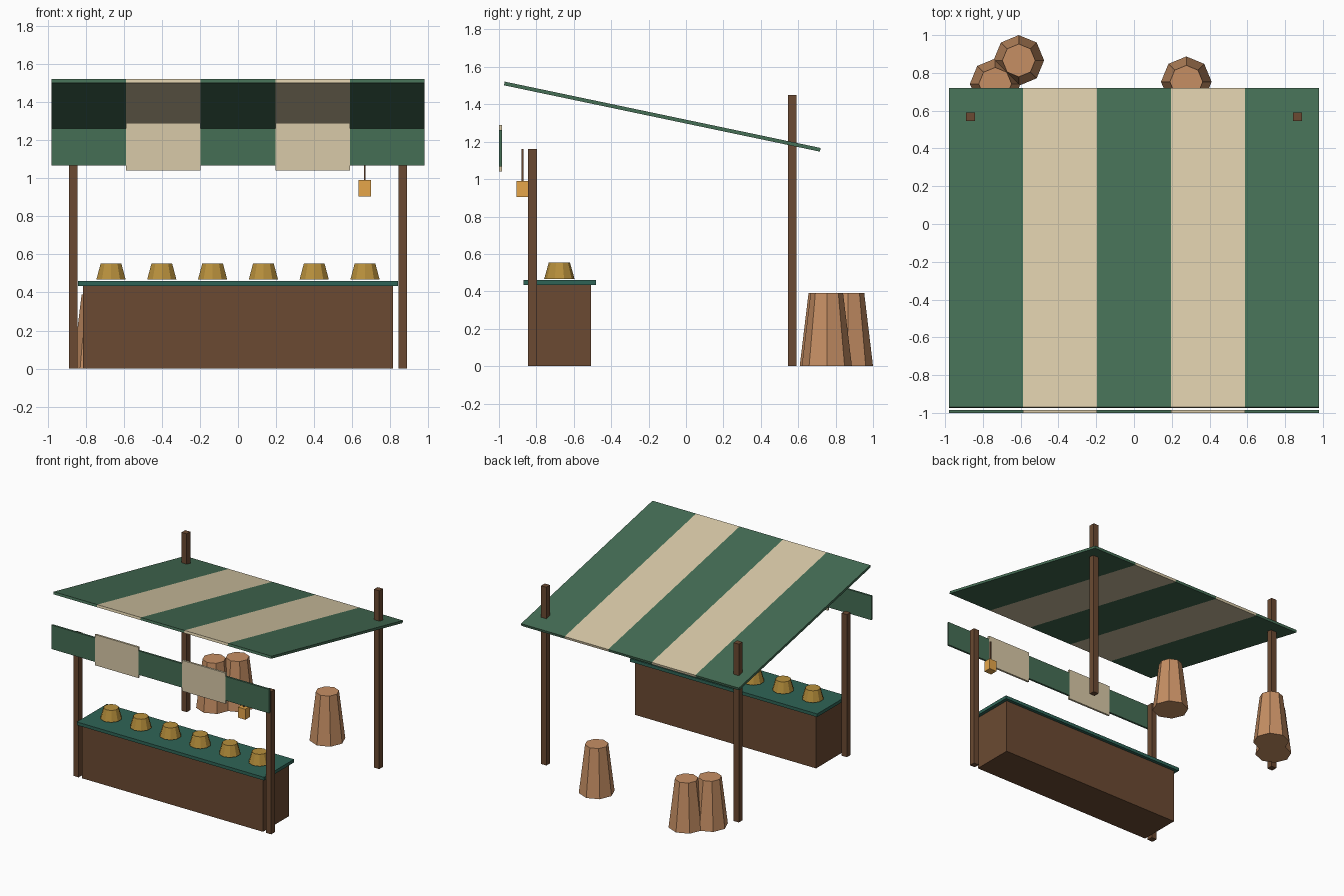
import bpy
import math

if "Cube" in bpy.data.objects:
    bpy.data.objects.remove(bpy.data.objects["Cube"])


def material(name, hex_code):
    """Material from an sRGB colour, stored as linear values."""
    rgb = [int(hex_code[i:i + 2], 16) / 255 for i in (0, 2, 4)]
    m = bpy.data.materials.new(name)
    m.diffuse_color = [((c + 0.055) / 1.055) ** 2.4 for c in rgb] + [1]
    m.use_nodes = True
    m.node_tree.nodes["Principled BSDF"].inputs["Base Color"].default_value = m.diffuse_color
    return m


WOOD = material("dark_wood", "6B4A32")
LIGHT_WOOD = material("light_wood", "C68F64")
GREEN = material("green_cloth", "456E55")
CREAM = material("cream_cloth", "D9CAA8")
TEAL = material("teal_top", "2F6456")
GOLD = material("gold", "B8903C")
GLOW = material("lantern_amber", "E6A64A")


def box(name, centre, size, mat, tilt=0):
    bpy.ops.mesh.primitive_cube_add(size=1, location=centre, rotation=(tilt, 0, 0))
    o = bpy.context.object
    o.name = name
    o.scale = size
    o.data.materials.append(mat)
    return o


def frustum(name, x, y, z0, z1, r_bottom, r_top, sides, mat):
    bpy.ops.mesh.primitive_cone_add(vertices=sides, radius1=r_bottom, radius2=r_top,
                                    depth=z1 - z0, location=(x, y, (z0 + z1) / 2))
    o = bpy.context.object
    o.name = name
    o.data.materials.append(mat)
    return o


# Posts: short at the front, tall at the back
for side, label in ((-1, "left"), (1, "right")):
    for end, y, h in (("front", -0.821, 1.16), ("back", 0.568, 1.45)):
        box(f"{end}_{label}_post", (side * 0.866, y, h / 2), (0.047, 0.047, h), WOOD)

# Counter
box("counter_body", (0, -0.675, 0.2175), (1.63, 0.335, 0.435), WOOD)
box("counter_top", (0, -0.675, 0.447), (1.684, 0.385, 0.026), TEAL)

# Striped sloping canopy and the hanging valance in front of it
STRIPE = 0.392
for i in range(5):
    x = (i - 2) * STRIPE
    mat = CREAM if i % 2 else GREEN
    box(f"canopy_stripe_{i + 1}", (x, -0.1265, 1.334), (STRIPE, 1.726, 0.02),
        mat, -math.radians(11.86))
    drop = 0.25 if i % 2 else 0.195
    box(f"valance_panel_{i + 1}", (x, -0.992, 1.165), (STRIPE, 0.016, drop), mat)

# Goods on the counter
for i in range(6):
    frustum(f"goods_{i + 1}", (i - 2.5) * 0.267, -0.677, 0.467, 0.553,
            0.081, 0.057, 10, GOLD)

# Hanging lantern
box("lantern_cord", (0.666, -0.874, 1.075), (0.01, 0.01, 0.17), WOOD)
box("lantern", (0.666, -0.874, 0.947), (0.066, 0.062, 0.086), GLOW)

# Tapered barrels behind the stall
for i, (x, y) in enumerate(((-0.61, 0.866), (-0.735, 0.742), (0.277, 0.753))):
    frustum(f"barrel_{i + 1}", x, y, 0, 0.39, 0.134, 0.087, 8, LIGHT_WOOD)
